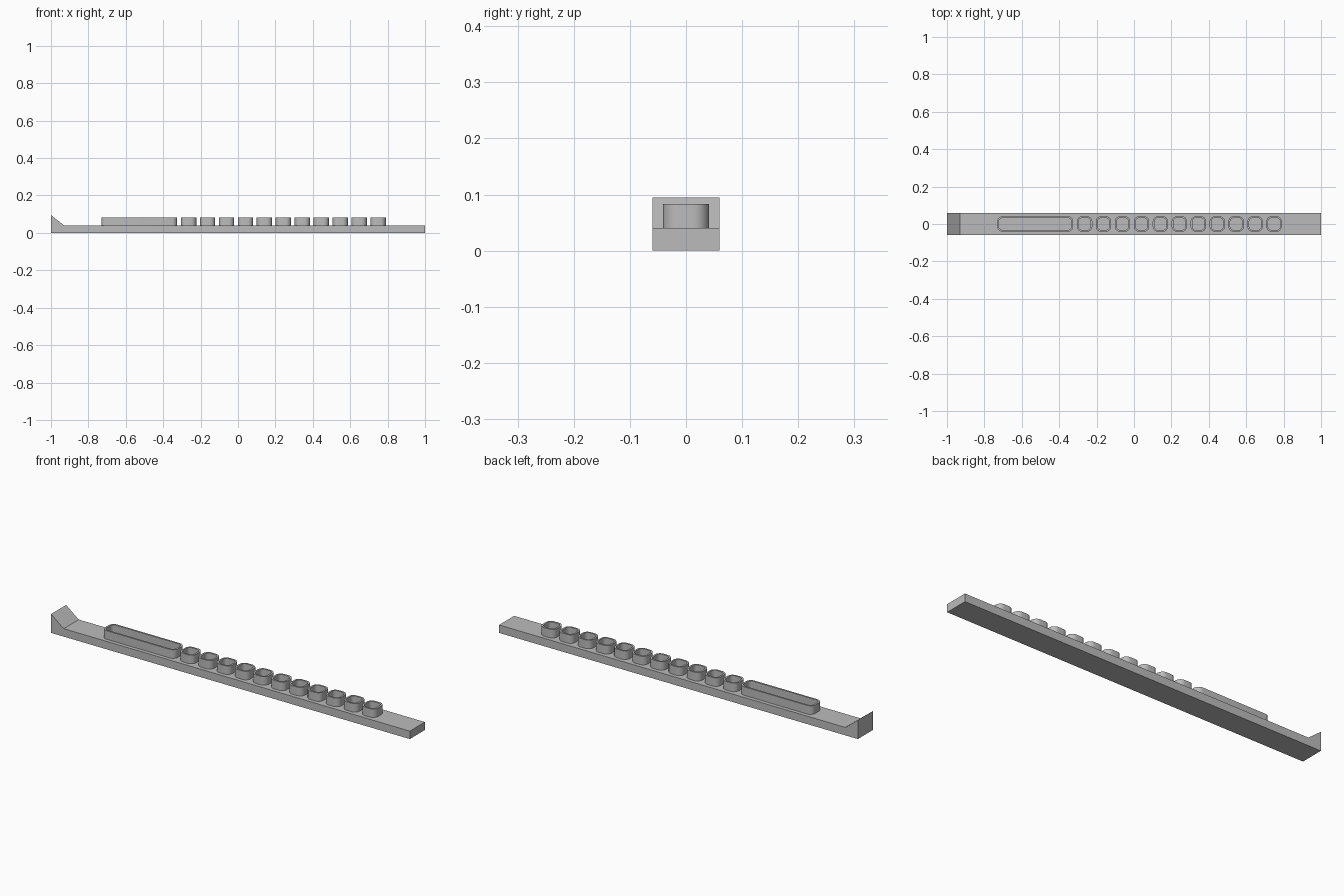
import bpy, bmesh, math

cube = bpy.data.objects.get("Cube")
if cube:
    bpy.data.objects.remove(cube, do_unlink=True)

grey = bpy.data.materials.new("plain_grey")
grey.use_nodes = True
colour = (0.5, 0.5, 0.5, 1)
grey.diffuse_color = colour
grey.node_tree.nodes["Principled BSDF"].inputs["Base Color"].default_value = colour

HALF_WIDTH, BASE_TOP, RING_TOP = 0.06, 0.04, 0.083
RING_SIZE, WALL, CORNER = 0.082, 0.009, 0.028


def finish(name, bm):
    bmesh.ops.recalc_face_normals(bm, faces=bm.faces)
    mesh = bpy.data.meshes.new(name)
    bm.to_mesh(mesh)
    bm.free()
    mesh.materials.append(grey)
    obj = bpy.data.objects.new(name, mesh)
    bpy.context.collection.objects.link(obj)
    return obj


def rounded_loop(bm, centre, length, width, radius, z, steps=8):
    """Vertices of a rounded rectangle lying flat at height z."""
    verts = []
    for quarter, (sx, sy) in enumerate([(1, 1), (-1, 1), (-1, -1), (1, -1)]):
        for i in range(steps + 1):
            a = math.pi / 2 * (quarter + i / steps)
            x = centre + sx * (length / 2 - radius) + radius * math.cos(a)
            y = sy * (width / 2 - radius) + radius * math.sin(a)
            verts.append(bm.verts.new((x, y, z)))
    return verts


def ring(name, centre, length):
    """Open-topped rounded wall standing on the base."""
    bm = bmesh.new()
    inner = (length - 2 * WALL, RING_SIZE - 2 * WALL, CORNER - WALL)
    outer = (length, RING_SIZE, CORNER)
    sections = [(outer, BASE_TOP), (outer, RING_TOP), (inner, RING_TOP), (inner, BASE_TOP)]
    loops = [rounded_loop(bm, centre, *size, z) for size, z in sections]
    for low, high in zip(loops, loops[1:]):
        for i in range(len(low)):
            j = (i + 1) % len(low)
            bm.faces.new((low[i], low[j], high[j], high[i]))
    obj = finish(name, bm)
    bpy.ops.object.select_all(action="DESELECT")
    obj.select_set(True)
    bpy.context.view_layer.objects.active = obj
    bpy.ops.object.shade_smooth_by_angle(angle=math.radians(30))


# Base bar with the raised wedge at its right end
bm = bmesh.new()
profile = [(-1, 0), (1, 0), (1, BASE_TOP), (-0.93, BASE_TOP), (-1, 0.095)]
side = bm.faces.new([bm.verts.new((x, -HALF_WIDTH, z)) for x, z in profile])
extruded = bmesh.ops.extrude_face_region(bm, geom=[side])["geom"]
bmesh.ops.translate(bm, vec=(0, 2 * HALF_WIDTH, 0),
                    verts=[v for v in extruded if isinstance(v, bmesh.types.BMVert)])
finish("base_bar", bm)

# Long slot followed by a row of small rings
ring("long_slot", -0.528, 0.406)
for n in range(11):
    ring(f"ring_{n + 1}", -0.264 + n * 0.1013, RING_SIZE)
